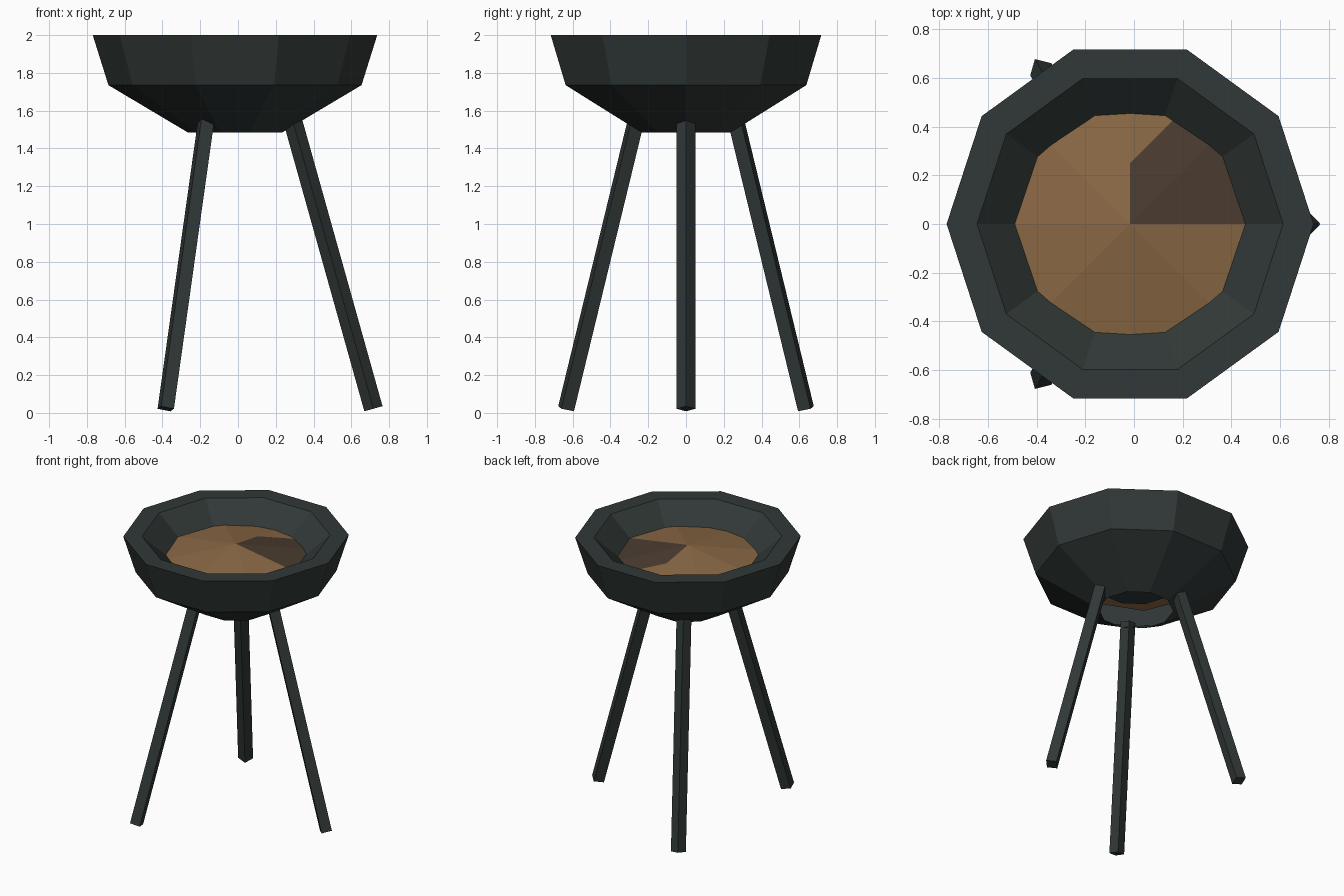
import bpy, bmesh
from math import cos, sin, tau, radians
from mathutils import Vector, Matrix

if "Cube" in bpy.data.objects:
    bpy.data.objects.remove(bpy.data.objects["Cube"])

CX = -0.016  # shared axis of bowl, fill and legs


def material(name, rgb):
    m = bpy.data.materials.new(name)
    m.use_nodes = True
    m.diffuse_color = (*rgb, 1)
    m.node_tree.nodes["Principled BSDF"].inputs["Base Color"].default_value = (*rgb, 1)
    return m


iron = material("dark_iron", (0.030, 0.040, 0.038))
brown = material("warm_brown", (0.255, 0.140, 0.060))
shade = material("dark_brown", (0.070, 0.046, 0.030))


def finish(name, bm, mats):
    mesh = bpy.data.meshes.new(name)
    bm.to_mesh(mesh)
    bm.free()
    for m in mats:
        mesh.materials.append(m)
    obj = bpy.data.objects.new(name, mesh)
    obj.location.x = CX
    bpy.context.collection.objects.link(obj)
    return obj


def ring(bm, r, z, n):
    return [bm.verts.new((r * cos(tau * i / n), r * sin(tau * i / n), z)) for i in range(n)]


# Ten-sided bowl: open outer shell, flat rim, inner shell with a closed floor
bm = bmesh.new()
profile = [(0.25, 1.485), (0.67, 1.735), (0.753, 2.0), (0.628, 2.0), (0.25, 1.67)]
rings = [ring(bm, r, z, 10) for r, z in profile]
for a, b in zip(rings, rings[1:]):
    for i in range(10):
        j = (i + 1) % 10
        bm.faces.new((a[i], a[j], b[j], b[i]))
bm.faces.new(rings[-1])
finish("bowl", bm, [iron])

# Low eight-sided cone filling the bowl, with one darker patch
bm = bmesh.new()
edge = ring(bm, 0.63, 1.84, 8)
apex = bm.verts.new((0, 0, 1.94))
for i in range(8):
    bm.faces.new((edge[i], edge[(i + 1) % 8], apex))
bmesh.ops.bisect_plane(bm, geom=bm.verts[:] + bm.edges[:] + bm.faces[:],
                       plane_co=(0, 0.25, 0), plane_no=(-1, 1, 0))
for f in bm.faces:
    c = f.calc_center_median()
    f.material_index = int(c.x > 0 and c.y > 0 and c.y - c.x < 0.25)
finish("fill", bm, [brown, shade])

# Three splayed square legs, each with a corner facing outwards
foot, top = Vector((0.733, 0, 0.022)), Vector((0.302, 0, 1.56))
axis = top - foot
for k, name in enumerate(("side_leg", "back_leg", "front_leg")):
    bm = bmesh.new()
    bmesh.ops.create_cone(bm, cap_ends=True, segments=4, radius1=0.05, radius2=0.05,
                          depth=axis.length)
    tilt = Vector((0, 0, 1)).rotation_difference(axis).to_matrix().to_4x4()
    bm.transform(Matrix.Rotation(radians(120 * k), 4, "Z")
                 @ Matrix.Translation((foot + top) / 2) @ tilt)
    finish(name, bm, [iron])
